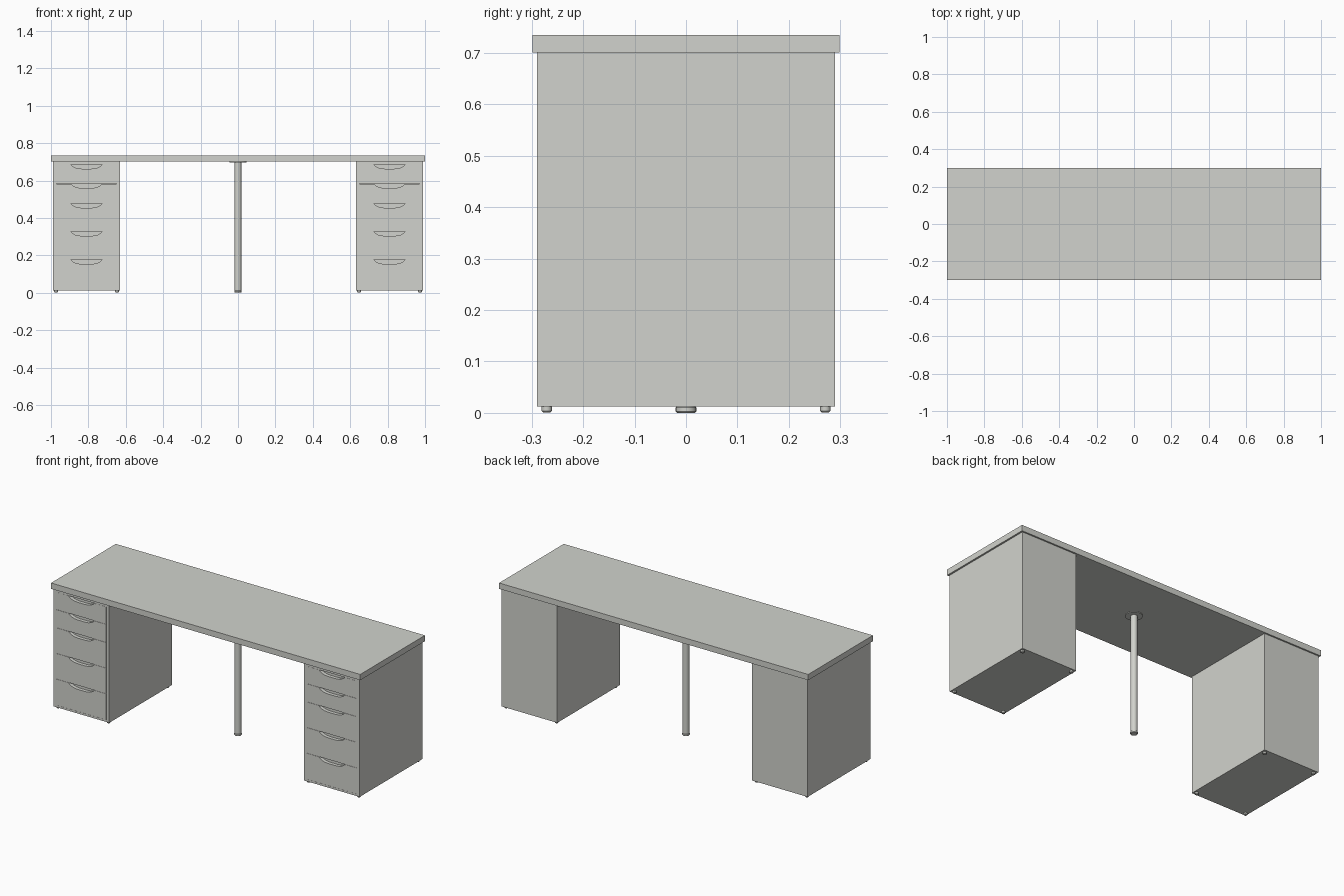
import bpy, bmesh, math

cube = bpy.data.objects.get("Cube")
if cube:
    bpy.data.objects.remove(cube, do_unlink=True)

COLOUR = (0.64, 0.65, 0.61, 1)
paint = bpy.data.materials.new("warm light grey")
paint.use_nodes = True
paint.diffuse_color = COLOUR
shader = paint.node_tree.nodes["Principled BSDF"]
shader.inputs["Base Color"].default_value = COLOUR
shader.inputs["Roughness"].default_value = 0.6


def finish(name, bm, smooth=False):
    bmesh.ops.recalc_face_normals(bm, faces=bm.faces)
    mesh = bpy.data.meshes.new(name)
    bm.to_mesh(mesh)
    bm.free()
    mesh.materials.append(paint)
    obj = bpy.data.objects.new(name, mesh)
    bpy.context.collection.objects.link(obj)
    if smooth:
        bpy.ops.object.select_all(action='DESELECT')
        obj.select_set(True)
        bpy.context.view_layer.objects.active = obj
        bpy.ops.object.shade_smooth_by_angle(angle=math.radians(35))
    return obj


def box(name, x0, x1, y0, y1, z0, z1):
    bm = bmesh.new()
    bmesh.ops.create_cube(bm, size=1)
    for v in bm.verts:
        v.co = (x1 if v.co.x > 0 else x0, y1 if v.co.y > 0 else y0, z1 if v.co.z > 0 else z0)
    return finish(name, bm)


def turned(name, x, y, profile, sides=24):
    """Solid of revolution from (radius, height) pairs, capped at both ends."""
    bm = bmesh.new()
    rings = []
    for r, z in profile:
        angles = [math.tau * i / sides for i in range(sides)]
        rings.append([bm.verts.new((x + r * math.cos(a), y + r * math.sin(a), z)) for a in angles])
    for low, high in zip(rings, rings[1:]):
        for i in range(sides):
            j = (i + 1) % sides
            bm.faces.new((low[i], low[j], high[j], high[i]))
    bm.faces.new(rings[0])
    bm.faces.new(rings[-1])
    return finish(name, bm, smooth=True)


# Half outline of the finger notch, relative to the drawer's top centre
NOTCH = [(0.083, 0), (0.076, -0.008), (0.062, -0.016), (0.045, -0.021), (0.022, -0.023)]


def drawer_front(name, x, half, y0, y1, z0, z1):
    outline = [(-half, z0), (half, z0), (half, z1)]
    outline += [(u, z1 + w) for u, w in NOTCH]
    outline += [(-u, z1 + w) for u, w in reversed(NOTCH)]
    outline.append((-half, z1))
    bm = bmesh.new()
    face = bm.faces.new([bm.verts.new((x + u, y0, z)) for u, z in outline])
    extruded = bmesh.ops.extrude_face_region(bm, geom=[face])["geom"]
    moved = [g for g in extruded if isinstance(g, bmesh.types.BMVert)]
    bmesh.ops.translate(bm, verts=moved, vec=(0, y1 - y0, 0))
    bmesh.ops.triangulate(bm, faces=[f for f in bm.faces if len(f.verts) > 4])
    return finish(name, bm)


# Table top
UNDERSIDE = 0.701
box("table_top", -1, 1, -0.299, 0.299, UNDERSIDE, 0.735)

# Two drawer units
HALF, INNER, DEPTH, BASE, GAP = 0.18, 0.161, 0.29, 0.0125, 0.0005
FRONT_BACK = -DEPTH + 0.02
DRAWER_TOPS = [0.686, 0.583, 0.477, 0.327, 0.177]
FLOOR_TOP = 0.024
for side, cx in (("right", -0.81), ("left", 0.81)):
    for s, part in ((-1, "outer_a"), (1, "outer_b")):
        edges = sorted((cx + s * INNER, cx + s * HALF))
        box(f"{side}_cabinet_side_{part}", *edges, -DEPTH, DEPTH, BASE, UNDERSIDE)
    left, right = cx - INNER, cx + INNER
    box(f"{side}_cabinet_floor", left, right, -DEPTH, DEPTH, BASE, FLOOR_TOP)
    box(f"{side}_cabinet_lid", left, right, -DEPTH, DEPTH, DRAWER_TOPS[0], UNDERSIDE)
    box(f"{side}_cabinet_core", left, right, FRONT_BACK, DEPTH, FLOOR_TOP, DRAWER_TOPS[0])

    # Drawer fronts with finger notches
    bottoms = DRAWER_TOPS[1:] + [FLOOR_TOP]
    for i, (top, bottom) in enumerate(zip(DRAWER_TOPS, bottoms), 1):
        drawer_front(f"{side}_drawer_front_{i}", cx, INNER - GAP, -DEPTH, FRONT_BACK,
                     bottom + GAP, top - GAP)

    # Small feet at the corners
    for sx in (-1, 1):
        for sy in (-1, 1):
            corner = ("front" if sy < 0 else "back") + ("_right" if sx < 0 else "_left")
            turned(f"{side}_cabinet_foot_{corner}", cx + sx * 0.163, sy * 0.271,
                   [(0.007, 0.001), (0.01, 0.004), (0.01, BASE)], 16)

# Middle leg with mounting plate and floor pad
turned("middle_leg_pole", 0, 0, [(0.018, 0.012), (0.018, UNDERSIDE - 0.004)])
turned("middle_leg_mounting_plate", 0, 0, [(0.045, UNDERSIDE - 0.004), (0.045, UNDERSIDE)])
turned("middle_leg_pad", 0, 0, [(0.017, 0), (0.02, 0.003), (0.02, 0.01), (0.018, 0.012)])
